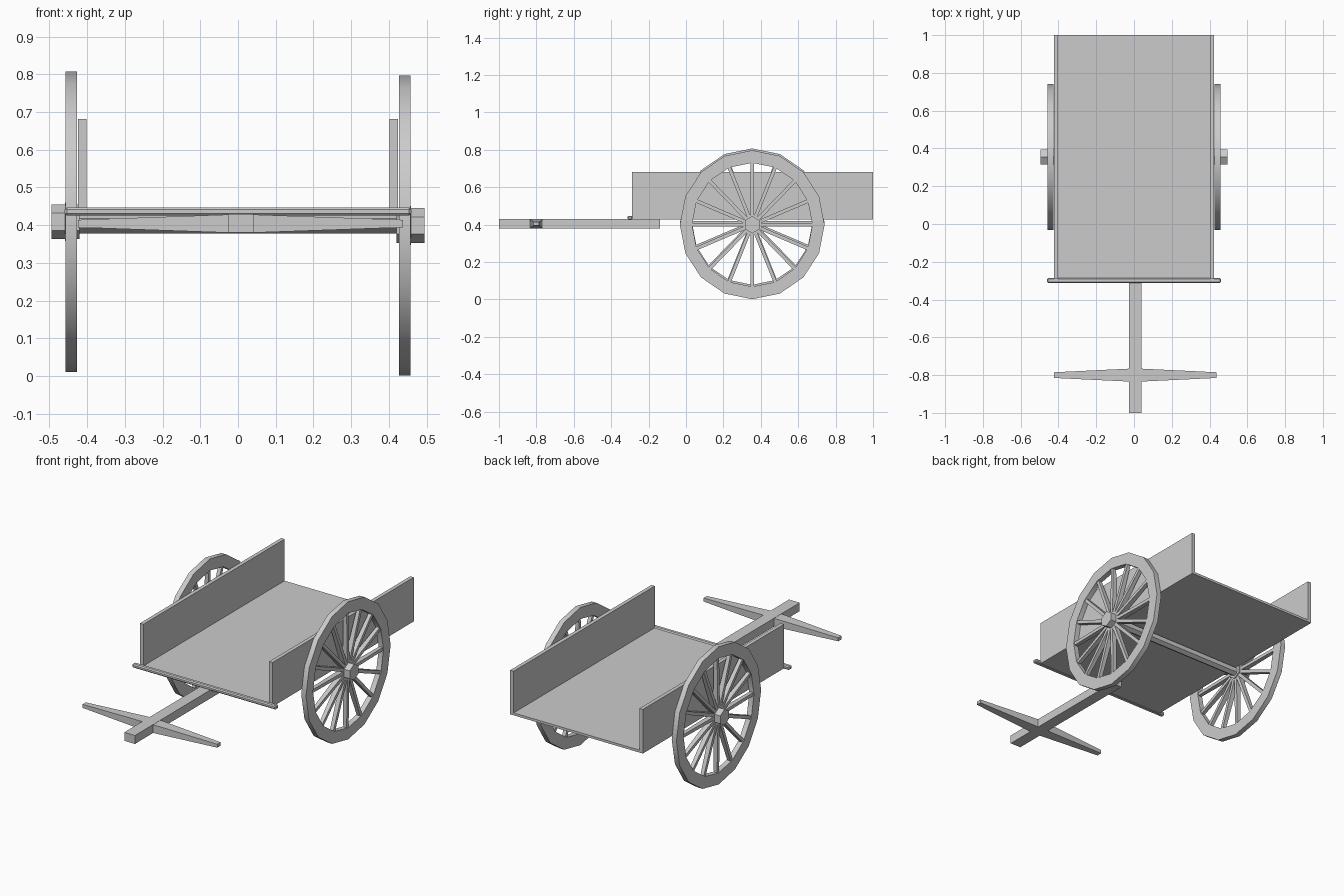
import bpy, bmesh, math
from mathutils import Matrix, Vector

if "Cube" in bpy.data.objects:
    bpy.data.objects.remove(bpy.data.objects["Cube"])

wood = bpy.data.materials.new("plain_grey")
wood.diffuse_color = (0.6, 0.6, 0.6, 1)
wood.use_nodes = True
wood.node_tree.nodes["Principled BSDF"].inputs["Base Color"].default_value = wood.diffuse_color


def finish(name, bm, smooth=False):
    bmesh.ops.recalc_face_normals(bm, faces=bm.faces)
    mesh = bpy.data.meshes.new(name)
    bm.to_mesh(mesh)
    bm.free()
    mesh.materials.append(wood)
    ob = bpy.data.objects.new(name, mesh)
    bpy.context.collection.objects.link(ob)
    if smooth:
        bpy.ops.object.select_all(action='DESELECT')
        ob.select_set(True)
        bpy.context.view_layer.objects.active = ob
        bpy.ops.object.shade_smooth_by_angle(angle=math.radians(30))
    return ob


def add_box(bm, lo, hi):
    lo, hi = Vector(lo), Vector(hi)
    size = hi - lo
    m = Matrix.Translation((lo + hi) / 2) @ Matrix.Diagonal((*size, 1))
    return bmesh.ops.create_cube(bm, size=1, matrix=m)["verts"]


def box(name, lo, hi):
    bm = bmesh.new()
    add_box(bm, lo, hi)
    return finish(name, bm)


def prism_x(name, x0, x1, r, sides, y, z):
    """Prism along x with a corner pointing straight up."""
    bm = bmesh.new()
    rings = [[bm.verts.new((x, y + r * math.sin(2 * math.pi * i / sides),
                            z + r * math.cos(2 * math.pi * i / sides)))
              for i in range(sides)] for x in (x0, x1)]
    for ring in rings:
        bm.faces.new(ring)
    for i in range(sides):
        j = (i + 1) % sides
        bm.faces.new((rings[0][i], rings[0][j], rings[1][j], rings[1][i]))
    return finish(name, bm)


# Cart bed
box("deck", (-0.42, -0.29, 0.427), (0.42, 1.0, 0.441))
for side, s in (("left", -1), ("right", 1)):
    xs = sorted((s * 0.402, s * 0.424))
    box(side + "_side_board", (xs[0], -0.29, 0.427), (xs[1], 1.0, 0.682))

# Front rail with eased ends
rail = box("front_rail", (-0.46, -0.313, 0.425), (0.46, -0.285, 0.447))
bev = rail.modifiers.new("eased_ends", 'BEVEL')
bev.width = 0.006
bev.segments = 1

# Draw pole and tapered crossbar
box("draw_pole", (-0.027, -1.0, 0.38), (0.041, -0.14, 0.429))
bm = bmesh.new()
rings = []
for x, hy, hz in ((-0.424, 0.015, 0.010), (-0.027, 0.034, 0.024),
                  (0.041, 0.034, 0.024), (0.438, 0.015, 0.010)):
    rings.append([bm.verts.new((x, -0.8 + a * hy, 0.404 + b * hz))
                  for a, b in ((-1, -1), (1, -1), (1, 1), (-1, 1))])
for a, b in zip(rings, rings[1:]):
    for i in range(4):
        j = (i + 1) % 4
        bm.faces.new((a[i], a[j], b[j], b[i]))
bm.faces.new(rings[0])
bm.faces.new(rings[-1])
finish("crossbar", bm)

# Wheels
WY, N = 0.354, 16
SQUASH = 0.972


def wheel(side, s, zc):
    xc = 0.4425 * s
    # Rim: square section swept round the axle
    bm = bmesh.new()
    loops = []
    for i in range(N):
        a = 2 * math.pi * i / N
        loops.append([bm.verts.new((xc + dx, WY + SQUASH * r * math.sin(a), zc + r * math.cos(a)))
                      for dx, r in ((-0.015, 0.398), (0.015, 0.398),
                                    (0.015, 0.331), (-0.015, 0.331))])
    for i in range(N):
        p, q = loops[i], loops[(i + 1) % N]
        for k in range(4):
            m = (k + 1) % 4
            bm.faces.new((p[k], p[m], q[m], q[k]))
    finish(side + "_wheel_rim", bm, True)
    # Spokes: wider across the wheel at the hub
    bm = bmesh.new()
    for i in range(N):
        verts = add_box(bm, (-0.016, -0.0095, 0.03), (0.016, 0.0095, 0.338))
        for v in verts:
            if v.co.z > 0.2:
                v.co.x *= 0.65
        rot = Matrix.Rotation(2 * math.pi * i / N, 4, 'X')
        m = Matrix.Translation((xc, WY, zc)) @ Matrix.Diagonal((1, SQUASH, 1, 1)) @ rot
        bmesh.ops.transform(bm, matrix=m, verts=verts)
    finish(side + "_spokes", bm)
    # Hub
    prism_x(side + "_hub", *sorted((0.42 * s, 0.495 * s)), 0.046, 6, WY, zc)


wheel("left", -1, 0.409)
wheel("right", 1, 0.399)
prism_x("axle", -0.43, 0.43, 0.026, 6, WY, 0.404)
